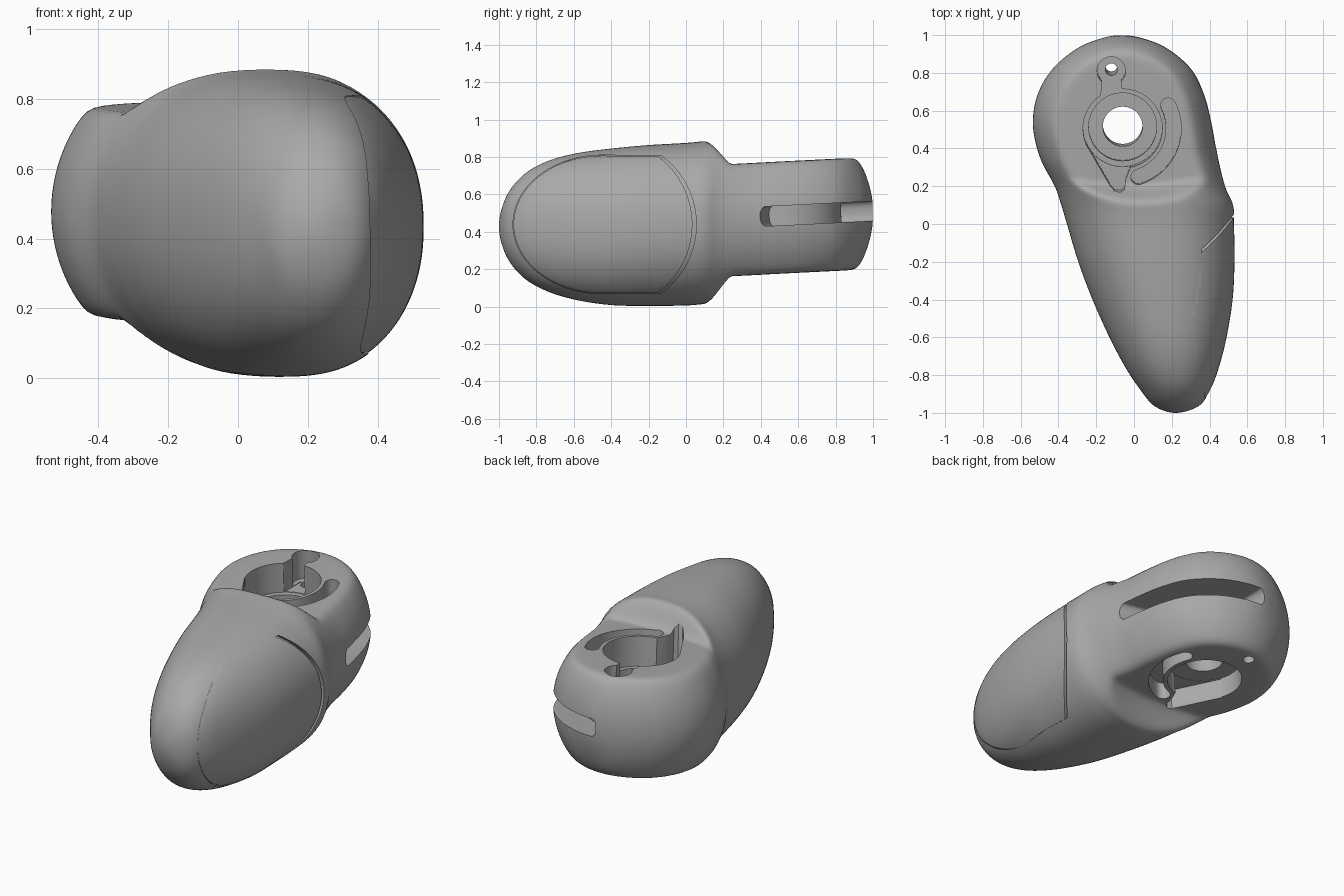
import bpy, bmesh
from math import sin, cos, pi, radians, copysign
from mathutils import Matrix, Vector

if "Cube" in bpy.data.objects:
    bpy.data.objects.remove(bpy.data.objects["Cube"], do_unlink=True)

grey = bpy.data.materials.new("plain grey")
grey.use_nodes = True
COLOUR = (0.4, 0.4, 0.4, 1)
grey.diffuse_color = COLOUR
grey.node_tree.nodes["Principled BSDF"].inputs["Base Color"].default_value = COLOUR

# Body stations: y, left edge, right edge, half height, centre height
STATIONS = [
    (-1.0, .22, .22, 0, .43), (-.965, .11, .34, .15, .43), (-.88, .035, .405, .265, .43),
    (-.76, -.045, .452, .34, .43), (-.6, -.13, .493, .39, .428), (-.4, -.22, .525, .422, .427),
    (-.2, -.295, .535, .437, .434), (0, -.355, .532, .444, .441), (.1, -.385, .524, .446, .45),
    (.2, -.42, .482, .455, .46), (.35, -.497, .445, .465, .468), (.52, -.535, .415, .47, .477),
    (.68, -.512, .375, .45, .485), (.82, -.432, .305, .39, .492), (.93, -.3, .178, .27, .497),
    (.985, -.165, .045, .13, .5), (1.0, -.06, -.06, 0, .5)]
CENTRE = Vector((-.06, .52, .48))
TILT = .05


def station_curve(steps=9):
    """Smooth interpolation of the stations, rounded at both ends."""
    def flipped(s):
        return (s[0], s[2], s[1], -s[3], s[4])
    pts = [flipped(STATIONS[1])] + STATIONS + [flipped(STATIONS[-2])]
    out = []
    for a, b, c, d in zip(pts, pts[1:], pts[2:], pts[3:]):
        for k in range(steps):
            t = k / steps
            out.append([.5 * (2 * q + (r - p) * t + (2 * p - 5 * q + 4 * r - s) * t * t
                              + (3 * q - p - 3 * r + s) * t ** 3)
                        for p, q, r, s in zip(a, b, c, d)])
    return out + [STATIONS[-1]]


def soft_limit(d, limit):
    return d / (1 + abs(d / limit) ** 20) ** (1 / 20)


def smooth_step(v, low, high):
    t = min(max((v - low) / (high - low), 0), 1)
    return t * t * (3 - 2 * t)


def finish(name, bm):
    bmesh.ops.recalc_face_normals(bm, faces=bm.faces)
    mesh = bpy.data.meshes.new(name)
    bm.to_mesh(mesh)
    bm.free()
    mesh.materials.append(grey)
    obj = bpy.data.objects.new(name, mesh)
    bpy.context.collection.objects.link(obj)
    return obj


def pod(name, inset=0, sides=112):
    """Rounded pod whose rear is pressed flat above and below a curved step."""
    bm = bmesh.new()
    curve = station_curve()
    rings = []
    for y, l, r, h, zc in curve[1:-1]:
        half = max((r - l) / 2 - inset, .004)
        high = max(h - inset, .004)
        rear = smooth_step(y, .1, .4)
        ring = []
        for i in range(sides):
            a = 2 * pi * i / sides
            # the panel side is a little squarer than the other
            power = (.91 if cos(a) > 0 else .95) * (1 - rear) + rear
            cx, cz = (copysign(abs(v) ** power, v) for v in (cos(a), sin(a)))
            x = (l + r) / 2 + half * cx
            limit = .458 - .158 * smooth_step(y - .28 * x * x, .085, .22)
            ring.append(bm.verts.new((x, y, zc + soft_limit(high * cz, limit - inset))))
        rings.append(ring)
    for a, b in zip(rings, rings[1:]):
        for i in range(sides):
            j = (i + 1) % sides
            bm.faces.new((a[i], a[j], b[j], b[i]))
    for end, ring in ((curve[0], rings[0]), (curve[-1], rings[-1])):
        tip = bm.verts.new((end[1], end[0], end[4]))
        for i in range(sides):
            bm.faces.new((tip, ring[i], ring[(i + 1) % sides]))
    return finish(name, bm)


def prism(name, outline, low, high, axis="z", tilt=0, round_ends=0):
    """Extruded outline; axis x takes (y, z) points, axis z takes (x, y)."""
    bm = bmesh.new()
    def place(p, d):
        return Vector((d, *p)) if axis == "x" else Vector((*p, d))
    bottom = [bm.verts.new(place(p, low)) for p in outline]
    top = [bm.verts.new(place(p, high)) for p in outline]
    bm.faces.new(bottom)
    bm.faces.new(top)
    for i in range(len(outline)):
        j = (i + 1) % len(outline)
        bm.faces.new((bottom[i], bottom[j], top[j], top[i]))
    if round_ends:
        long_edges = [e for e in bm.edges if e.calc_length() > .3]
        bmesh.ops.bevel(bm, geom=long_edges, offset=round_ends, segments=5,
                        profile=.5, affect='EDGES')
    if tilt:
        turn = Matrix.Translation(CENTRE) @ Matrix.Rotation(tilt, 4, 'X') @ Matrix.Translation(-CENTRE)
        bmesh.ops.transform(bm, matrix=turn, verts=bm.verts)
    return finish(name, bm)


def boolean(obj, cutter, operation='DIFFERENCE'):
    mod = obj.modifiers.new("cut", 'BOOLEAN')
    mod.operation, mod.solver, mod.object = operation, 'EXACT', cutter
    bpy.context.view_layer.objects.active = obj
    bpy.ops.object.modifier_apply(modifier=mod.name)
    bpy.data.objects.remove(cutter, do_unlink=True)


def arc(cx, cy, r, start, stop, n=24):
    return [(cx + r * cos(radians(start + (stop - start) * i / n)),
             cy + r * sin(radians(start + (stop - start) * i / n))) for i in range(n + 1)]


def disc(cx, cy, r):
    return arc(cx, cy, r, 0, 360, 40)[:-1]


def kidney(r, width, start, stop):
    """Arc-shaped slot with round ends around the bore."""
    cx, cy = CENTRE.xy
    def end(a, first):
        return arc(cx + r * cos(radians(a)), cy + r * sin(radians(a)), width / 2, first, first + 180, 8)
    return (arc(cx, cy, r + width / 2, start, stop)[:-1] + end(stop, stop)
            + arc(cx, cy, r - width / 2, stop, start)[1:-1] + end(start, start + 180)[:-1])


def panel_outline(shrink, back):
    """Side outline: circular at the rear, elliptical at the front."""
    rear = arc(-.4 - back, .44, .455 - shrink, -54, 54, 32)
    front = [(-.45 + (.475 - shrink) * y, .44 + (.37 - shrink) * z)
             for y, z in arc(0, 0, 1, 90, 270, 48)]
    return rear + front


# Main housing with the side opening
housing = pod("housing")
boolean(housing, prism("cutter", panel_outline(0, 0), .2, .8, "x"))

# Side panel and the bed beneath it
panel = pod("side_panel", .003)
boolean(panel, prism("cutter", panel_outline(.003, .018), .22, .8, "x"), 'INTERSECT')
bed = pod("panel_bed", .03)
boolean(bed, prism("cutter", panel_outline(-.03, 0), .15, .8, "x"), 'INTERSECT')

# Bore, stepped seats, arm, tail and kidney recesses: outline, low, high
cx, cy = CENTRE.xy
arm = [(-.2, .64), (-.02, .64), (-.06, .7), (-.068, .76), (-.075, .83), (-.165, .83), (-.17, .76), (-.175, .7)]
tail = [(-.255, .44), (-.125, .215), (-.1, .19), (-.07, .185), (-.05, .2), (-.045, .25), (0, .36), (-.06, .5)]
for outline, low, high in (
        (disc(cx, cy, .105), -.5, 1.5),
        (disc(-.12, .825, .032), -.5, 1.5),
        (disc(cx, cy, .21), .60, 1.5),
        (disc(cx, cy, .18), .55, 1.5),
        (arm, .603, 1.5),
        (disc(-.12, .825, .075), .606, 1.5),
        (tail, .609, 1.5),
        (kidney(.27, .08, -72, 27), .68, 1.5),
        (disc(cx, cy, .205), -.5, .30),
        (kidney(.27, .08, -72, 27), -.5, .28),
        (tail, -.5, .297)):
    boolean(housing, prism("cutter", outline, low, high, tilt=TILT))

# Curved slot around the rear side
slot = arc(cx, cy, .31, 95, -14, 30) + arc(cx, cy, .8, -14, 95, 30)
boolean(housing, prism("cutter", slot, .435, .54, tilt=TILT, round_ends=.045))

for obj in (housing, panel, bed):
    bpy.ops.object.select_all(action='DESELECT')
    obj.select_set(True)
    bpy.context.view_layer.objects.active = obj
    bpy.ops.object.shade_smooth_by_angle(angle=radians(32))
